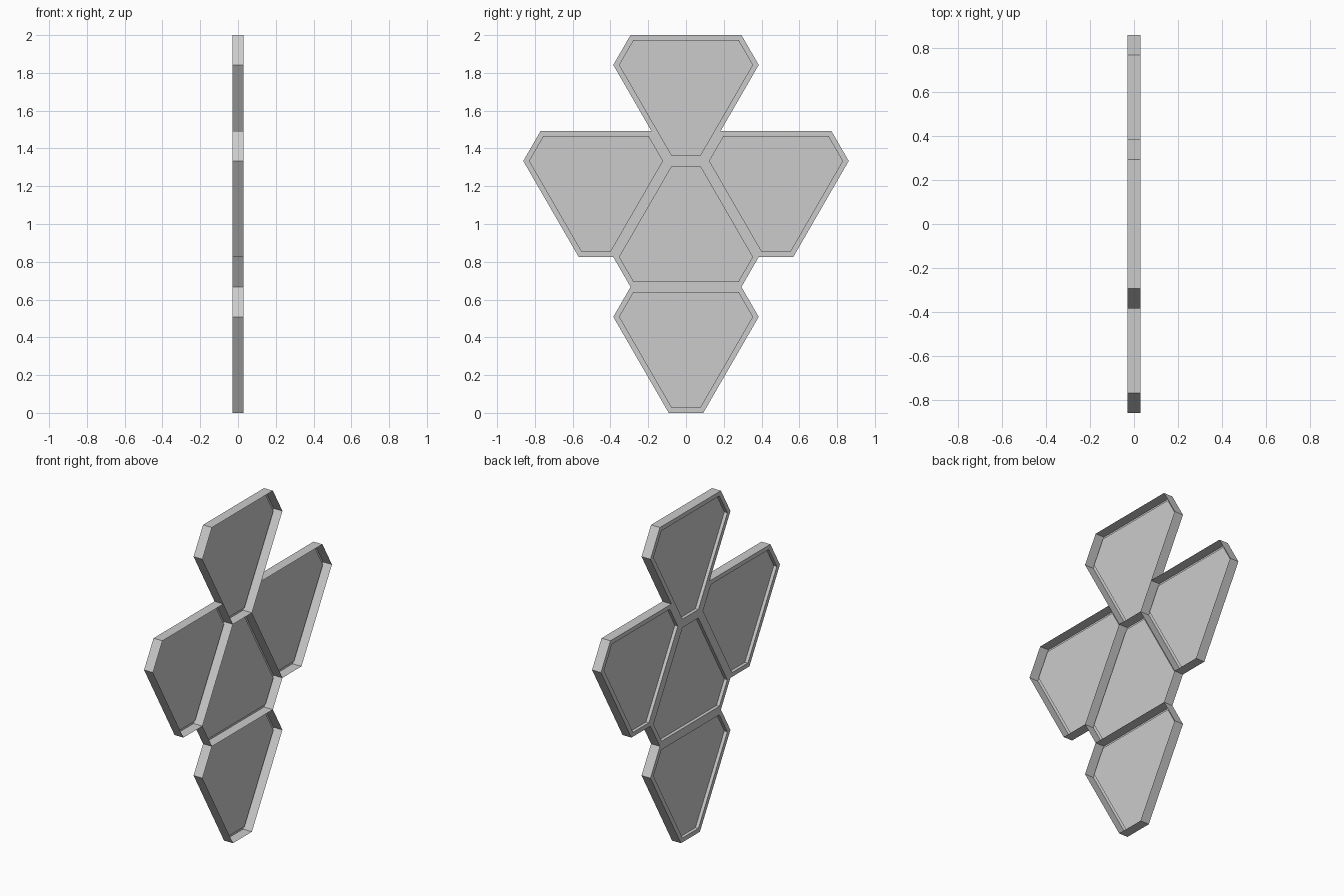
import bpy
import bmesh
from math import atan2, cos, hypot, radians, sin
from mathutils import Vector

cube = bpy.data.objects.get("Cube")
if cube:
    bpy.data.objects.remove(cube, do_unlink=True)

# Tile outline: a triangle with its three corners cut off
LONG, SHORT = 0.587, 0.183
HALF_DEPTH = 0.03
RIM, RECESS = 0.026, 0.02
APOTHEM = (LONG + 2 * SHORT) * sin(radians(60)) / 3
RADIUS = hypot(APOTHEM, LONG / 2)
HALF_ANGLE = atan2(LONG / 2, APOTHEM)

grey = bpy.data.materials.new("plain_grey")
grey.use_nodes = True
colour = (0.6, 0.6, 0.6, 1)
grey.diffuse_color = colour
grey.node_tree.nodes["Principled BSDF"].inputs["Base Color"].default_value = colour


def make_tile(name, y, z, first_side):
    """Open thin-walled tray with a rim and a recessed panel on its -x side."""
    bm = bmesh.new()
    ring = []
    for k in range(3):
        for side in (-1, 1):
            a = radians(first_side + 120 * k) + side * HALF_ANGLE
            ring.append(bm.verts.new((-HALF_DEPTH, y + RADIUS * cos(a), z + RADIUS * sin(a))))
    face = bm.faces.new(reversed(ring))

    # Side walls, open towards +x
    walls = bmesh.ops.extrude_edge_only(bm, edges=list(face.edges))
    wall_verts = [v for v in walls["geom"] if isinstance(v, bmesh.types.BMVert)]
    bmesh.ops.translate(bm, verts=wall_verts, vec=Vector((2 * HALF_DEPTH, 0, 0)))

    # Flat rim, then the stepped-in panel
    bmesh.ops.inset_individual(bm, faces=[face], thickness=RIM, use_even_offset=True)
    panel = bmesh.ops.extrude_discrete_faces(bm, faces=[face])["faces"][0]
    bmesh.ops.translate(bm, verts=list(panel.verts), vec=Vector((RECESS, 0, 0)))

    bmesh.ops.recalc_face_normals(bm, faces=list(bm.faces))
    panel.normal_update()
    if panel.normal.x > 0:
        bmesh.ops.reverse_faces(bm, faces=list(bm.faces))
    mesh = bpy.data.meshes.new(name)
    bm.to_mesh(mesh)
    bm.free()
    mesh.materials.append(grey)
    bpy.context.collection.objects.link(bpy.data.objects.new(name, mesh))


# Five tiles joined edge to edge around the centre one
height = (LONG + SHORT) * sin(radians(60))
centre_z = height + APOTHEM
side_y = 2 * APOTHEM * cos(radians(30))
make_tile("bottom_tile", 0, height - APOTHEM, 90)
make_tile("centre_tile", 0, centre_z, 270)
make_tile("top_tile", 0, 3 * height - APOTHEM, 90)
make_tile("front_tile", -side_y, centre_z + APOTHEM, 90)
make_tile("back_tile", side_y, centre_z + APOTHEM, 90)
